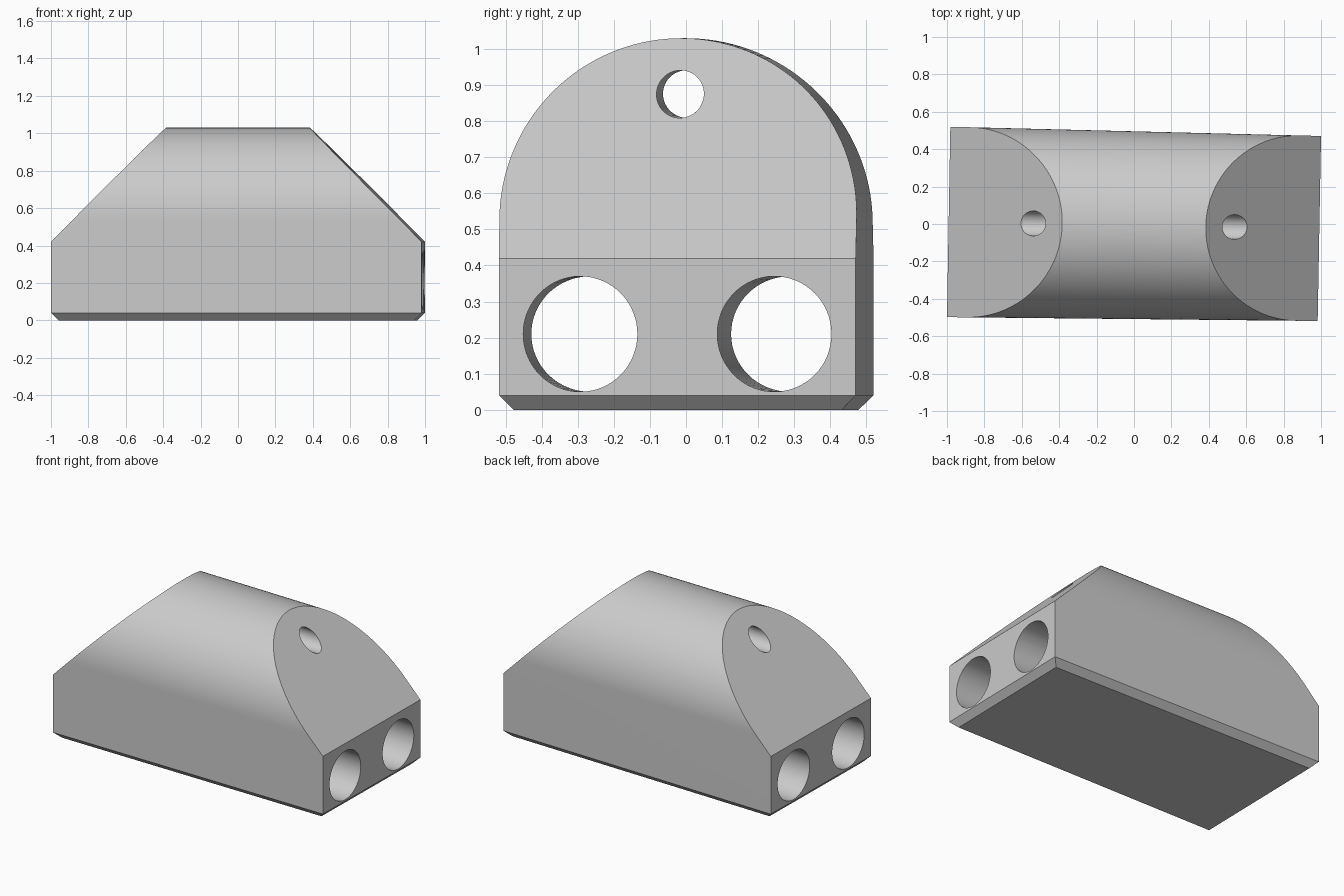
import bpy, bmesh, math
from mathutils import Matrix, Vector

cube = bpy.data.objects.get("Cube")
if cube:
    bpy.data.objects.remove(cube)

# One plain grey
grey = bpy.data.materials.new("light_grey")
grey.use_nodes = True
colour = (0.6, 0.6, 0.6, 1)
grey.diffuse_color = colour
grey.node_tree.nodes["Principled BSDF"].inputs["Base Color"].default_value = colour


def taper(bm):
    """Slightly skew and narrow the straight form towards +x."""
    for v in bm.verts:
        t = (v.co.x + 1) / 2
        x, y = v.co.x, v.co.y
        v.co.x = x + 0.009 * (1 - 2 * t) * abs(x) + y * 0.018
        v.co.y = 0.011 - 0.035 * t + y * (1.018 - 0.029 * t)


def make_object(name, bm):
    taper(bm)
    bmesh.ops.recalc_face_normals(bm, faces=bm.faces)
    mesh = bpy.data.meshes.new(name)
    bm.to_mesh(mesh)
    bm.free()
    mesh.materials.append(grey)
    obj = bpy.data.objects.new(name, mesh)
    bpy.context.collection.objects.link(obj)
    return obj


def slice_off(bm, point, normal):
    """Cut away everything beyond a plane and cap the opening."""
    geom = bm.verts[:] + bm.edges[:] + bm.faces[:]
    cut = bmesh.ops.bisect_plane(bm, geom=geom, dist=1e-5, plane_co=point,
                                 plane_no=normal, clear_outer=True)
    edges = [e for e in cut["geom_cut"] if isinstance(e, bmesh.types.BMEdge)]
    bmesh.ops.contextual_create(bm, geom=edges)


# Arched block: chamfered foot, straight sides, round top
SEGMENTS = 72
profile = [(-0.5, 0.04), (-0.46, 0), (0.46, 0), (0.5, 0.04)]
for i in range(SEGMENTS + 1):
    a = math.pi * i / SEGMENTS
    profile.append((0.5 * math.cos(a), 0.53 + 0.5 * math.sin(a)))
bm = bmesh.new()
end = bm.faces.new([bm.verts.new((-1, y, z)) for y, z in profile])
ext = bmesh.ops.extrude_face_region(bm, geom=[end], use_keep_orig=True)
bmesh.ops.translate(bm, vec=(2, 0, 0),
                    verts=[g for g in ext["geom"] if isinstance(g, bmesh.types.BMVert)])
# Sloped shoulders and chamfered foot at both ends
for s in (-1, 1):
    slice_off(bm, Vector((s, 0, 0.42)), Vector((s * 0.61, 0, 0.615)))
    slice_off(bm, Vector((s, 0, 0.04)), Vector((s, 0, -1)))
body = make_object("arched_block", bm)

# Lengthwise bores: two large at the foot, one small near the top
for y, z, radius in ((-0.272, 0.21, 0.16), (0.272, 0.21, 0.16), (0, 0.875, 0.066)):
    bm = bmesh.new()
    bmesh.ops.create_cone(bm, cap_ends=True, segments=64, radius1=radius,
                          radius2=radius, depth=2.4,
                          matrix=Matrix.Translation((0, y, z)) @ Matrix.Rotation(math.pi / 2, 4, "Y"))
    cutter = make_object("bore_cutter", bm)
    cutter.hide_render = True
    mod = body.modifiers.new("bore", "BOOLEAN")
    mod.operation = "DIFFERENCE"
    mod.solver = "EXACT"
    mod.object = cutter
    bpy.context.view_layer.objects.active = body
    bpy.ops.object.modifier_apply(modifier=mod.name)
    bpy.data.objects.remove(cutter)

# Smooth arch and bores, crisp edges elsewhere
bpy.ops.object.select_all(action="DESELECT")
body.select_set(True)
bpy.context.view_layer.objects.active = body
bpy.ops.object.shade_smooth_by_angle(angle=math.radians(25))
